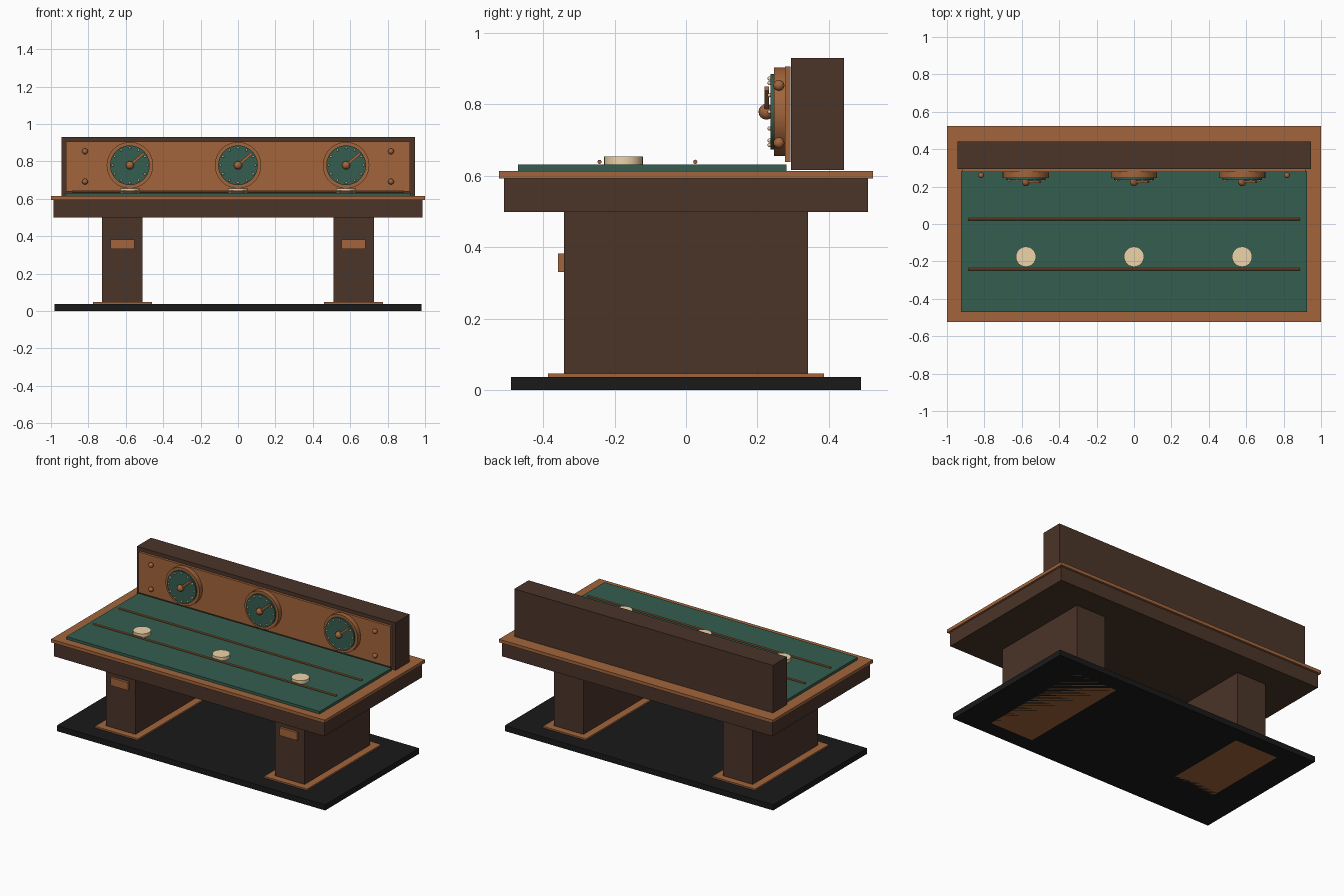
import bpy, math

if "Cube" in bpy.data.objects:
    bpy.data.objects.remove(bpy.data.objects["Cube"])

def material(name, rgb):
    m = bpy.data.materials.new(name)
    m.diffuse_color = (*rgb, 1)
    m.use_nodes = True
    m.node_tree.nodes["Principled BSDF"].inputs["Base Color"].default_value = m.diffuse_color
    return m

DARK = material("dark_wood", (0.07, 0.035, 0.022))
COPPER = material("copper_wood", (0.36, 0.13, 0.045))
GREEN = material("green_felt", (0.035, 0.11, 0.08))
BLACK = material("black_base", (0.01, 0.01, 0.011))
CREAM = material("cream", (0.85, 0.66, 0.4))

def finish(name, mat):
    ob = bpy.context.object
    ob.name = name
    ob.data.materials.append(mat)
    return ob

def box(name, mat, x, y, z, tilt=0):
    """Box given by (min, max) on each axis, tilt turns it about y."""
    mid = [(a + b) / 2 for a, b in (x, y, z)]
    bpy.ops.mesh.primitive_cube_add(size=1, location=mid, rotation=(0, tilt, 0))
    bpy.context.object.scale = [b - a for a, b in (x, y, z)]
    return finish(name, mat)

def cylinder(name, mat, r, depth, loc, rot=(0, 0, 0), sides=32):
    bpy.ops.mesh.primitive_cylinder_add(vertices=sides, radius=r, depth=depth, location=loc, rotation=rot)
    bpy.ops.object.shade_smooth_by_angle()
    return finish(name, mat)

def ball(name, mat, r, loc, seg=16, rings=8):
    bpy.ops.mesh.primitive_uv_sphere_add(segments=seg, ring_count=rings, radius=r, location=loc)
    bpy.ops.object.shade_smooth()
    return finish(name, mat)

FACING = (math.pi / 2, 0, 0)

# Base, table top and felt
box("base_slab", BLACK, (-.98, .98), (-.49, .49), (0, .037))
box("table_apron", DARK, (-.987, .987), (-.509, .509), (.499, .593))
box("table_rim", COPPER, (-1, 1), (-.523, .523), (.593, .614))
box("felt_top", GREEN, (-.925, .925), (-.47, .281), (.614, .631))

# Pedestals with plinth and front plate
for s, side in ((-1, "left"), (1, "right")):
    c = s * .618
    box(side + "_plinth", COPPER, (c - .157, c + .157), (-.386, .386), (0, .047))
    box(side + "_pedestal", DARK, (c - .108, c + .108), (-.342, .342), (.01, .499))
    box(side + "_plate", COPPER, (c - .064, c + .064), (-.358, -.342), (.331, .383))

# Back cabinet and its front panel
box("back_cabinet", DARK, (-.945, .945), (.294, .442), (.616, .93))
box("gauge_panel", COPPER, (-.92, .92), (.277, .293), (.638, .906))

# Corner studs on the panel
for x in (-.818, .818):
    for z in (.692, .853):
        ball("panel_stud", COPPER, .0155, (x, .26, z))

# Three dials, each with a cream puck in front of it
for x in (-.578, 0, .578):
    zc = .779
    cylinder("dial_ring", COPPER, .124, .031, (x, .2615, zc), FACING, 48)
    cylinder("dial_face", GREEN, .106, .012, (x, .242, zc), FACING, 48)
    for i in range(12):
        a = math.tau * i / 12
        ball("dial_tick", CREAM, .006,
             (x + .093 * math.cos(a), .234, zc + .093 * math.sin(a)), 8, 6)
    # Needle points up and to the right
    a, half = math.radians(41), .05
    nx, nz = x + half * math.cos(a), zc + half * math.sin(a)
    box("dial_needle", COPPER, (nx - half, nx + half), (.22, .232), (nz - .007, nz + .007), -a)
    ball("dial_hub", COPPER, .022, (x, .225, zc))
    cylinder("cream_puck", CREAM, .054, .023, (x, -.175, .6425))
    bpy.ops.object.shade_smooth()

# Thin rods along the felt
for y in (-.242, .026):
    cylinder("felt_rod", COPPER, .006, 1.776, (0, y, .639), (0, math.pi / 2, 0), 8)
